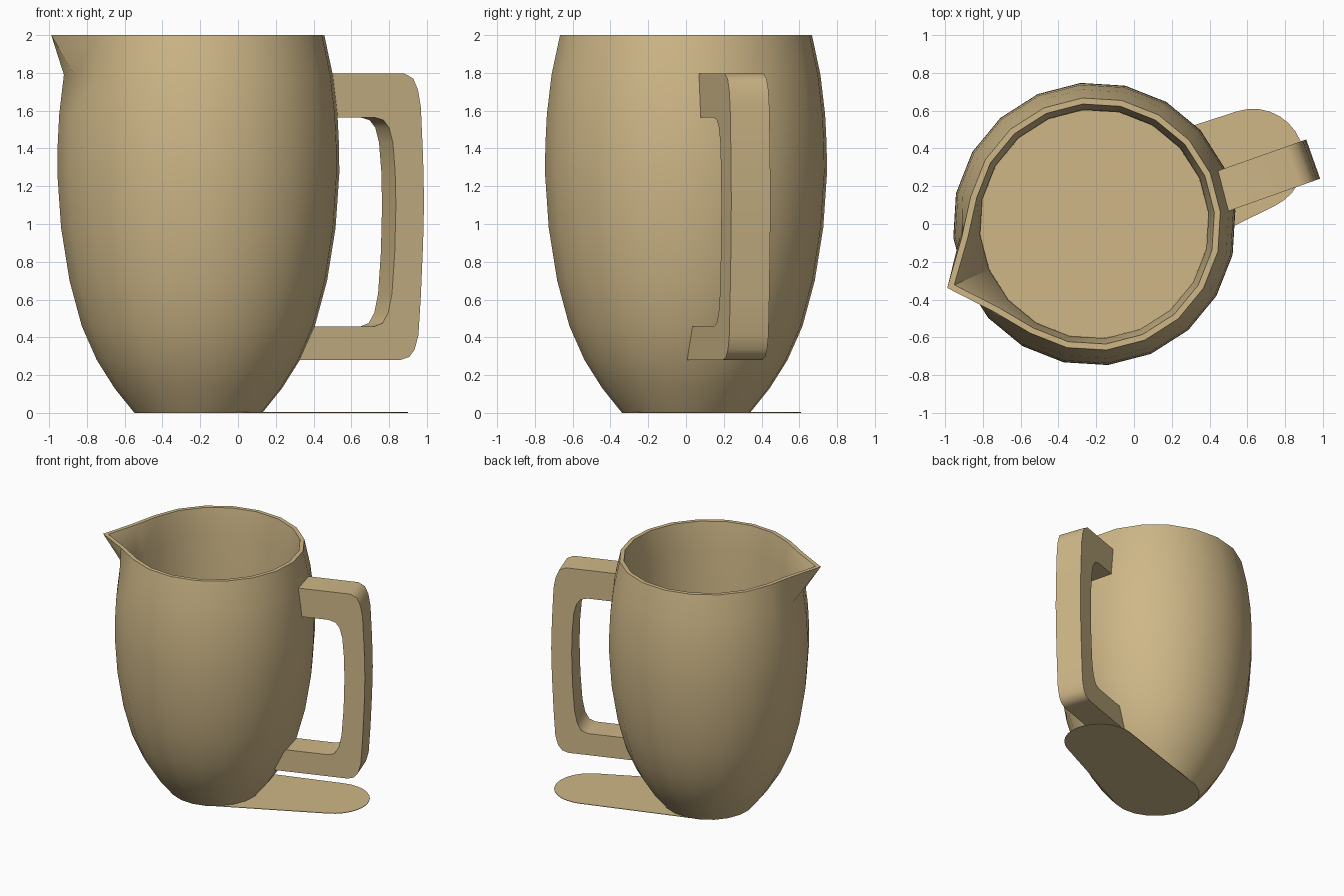
import bpy, bmesh, math
from mathutils import Vector

if "Cube" in bpy.data.objects:
    bpy.data.objects.remove(bpy.data.objects["Cube"])

clay = bpy.data.materials.new("tan_clay")
clay.diffuse_color = (0.62, 0.475, 0.245, 1)
clay.use_nodes = True
clay.node_tree.nodes["Principled BSDF"].inputs["Base Color"].default_value = clay.diffuse_color

CX = -0.21                       # axis of the jug body
SIDES = 20
TIP = math.radians(203.5)        # direction of the spout


def finish(name, bm, angle):
    bmesh.ops.recalc_face_normals(bm, faces=bm.faces)
    me = bpy.data.meshes.new(name)
    bm.to_mesh(me)
    bm.free()
    ob = bpy.data.objects.new(name, me)
    bpy.context.collection.objects.link(ob)
    me.materials.append(clay)
    bpy.ops.object.select_all(action='DESELECT')
    ob.select_set(True)
    bpy.context.view_layer.objects.active = ob
    bpy.ops.object.shade_smooth_by_angle(angle=math.radians(angle))
    return ob


def prism(name, outline, vec, angle):
    """Extrude a closed outline along vec."""
    bm = bmesh.new()
    f = bm.faces.new([bm.verts.new(p) for p in outline])
    r = bmesh.ops.extrude_face_region(bm, geom=[f])
    bmesh.ops.translate(bm, vec=vec,
                        verts=[v for v in r["geom"] if isinstance(v, bmesh.types.BMVert)])
    return finish(name, bm, angle)


# Jug body: (radius, height, spout amount) from the base up, over the rim, down inside
profile = [(0.34, 0, 0), (0.445, 0.13, 0), (0.54, 0.28, 0), (0.62, 0.46, 0),
           (0.685, 0.70, 0), (0.73, 0.98, 0), (0.75, 1.27, 0), (0.748, 1.42, 0),
           (0.74, 1.58, 0), (0.715, 1.79, 0), (0.67, 2.0, 1), (0.638, 2.0, 1),
           (0.608, 1.78, 0), (0.605, 0.5, 0)]
spread = math.radians(36)
bm = bmesh.new()
rings = []
for r, z, spout in profile:
    ring = []
    for i in range(SIDES):
        off = (i + SIDES // 2) % SIDES - SIDES // 2
        phi = abs(off) * math.tau / SIDES
        # straight spout walls run tangent to the rim and meet at the tip
        k = 1 / math.cos(spread - phi) if phi < spread else 1
        if off == 0:
            k *= 1.025
        rr = r * (1 + (k - 1) * spout)
        a = TIP + i * math.tau / SIDES
        ring.append(bm.verts.new((CX + rr * math.cos(a), rr * math.sin(a), z)))
    rings.append(ring)
for a, b in zip(rings, rings[1:]):
    for i in range(SIDES):
        j = (i + 1) % SIDES
        bm.faces.new((a[i], a[j], b[j], b[i]))
bm.faces.new(rings[0])
bm.faces.new(rings[-1])
finish("jug_body", bm, 40)

# Handle: side outline as (x in the front view, z), turned to its own direction
outer = [(0.26, 0.28), (0.86, 0.28), (0.905, 0.295), (0.935, 0.335), (0.955, 0.41),
         (0.968, 0.62), (0.98, 0.9), (0.985, 1.12), (0.98, 1.35), (0.968, 1.62),
         (0.953, 1.71), (0.928, 1.77), (0.88, 1.797), (0.47, 1.797)]
inner = [(0.47, 1.565), (0.72, 1.565), (0.77, 1.55), (0.80, 1.51), (0.82, 1.43),
         (0.832, 1.28), (0.836, 1.1), (0.83, 0.85), (0.815, 0.63), (0.795, 0.53),
         (0.765, 0.475), (0.72, 0.457), (0.26, 0.457)]
th = math.radians(19.5)
d = Vector((math.cos(th), math.sin(th), 0))
n = Vector((-math.sin(th), math.cos(th), 0))
near = Vector((0.522, 0.076, 0))
outline = [near + d * ((x - near.x) / d.x) + Vector((0, 0, z)) for x, z in outer + inner]
prism("handle", outline, n * 0.22, 40)

# Flat foot plate: hull of the base circle and a smaller rounded end
c1, r1 = Vector((CX, 0, 0)), 0.335
c2, r2 = Vector((0.63, 0.34, 0)), 0.27
axis = c2 - c1
ang = math.atan2(axis.y, axis.x)
t = math.acos((r1 - r2) / axis.length)
pts = []
for c, r, a0, a1, steps in ((c2, r2, ang - t, ang + t, 14),
                            (c1, r1, ang + t, ang - t + math.tau, 14)):
    for i in range(steps + 1):
        a = a0 + (a1 - a0) * i / steps
        pts.append(c + Vector((math.cos(a), math.sin(a), 0)) * r)
prism("foot_plate", pts, (0, 0, 0.004), 30)
